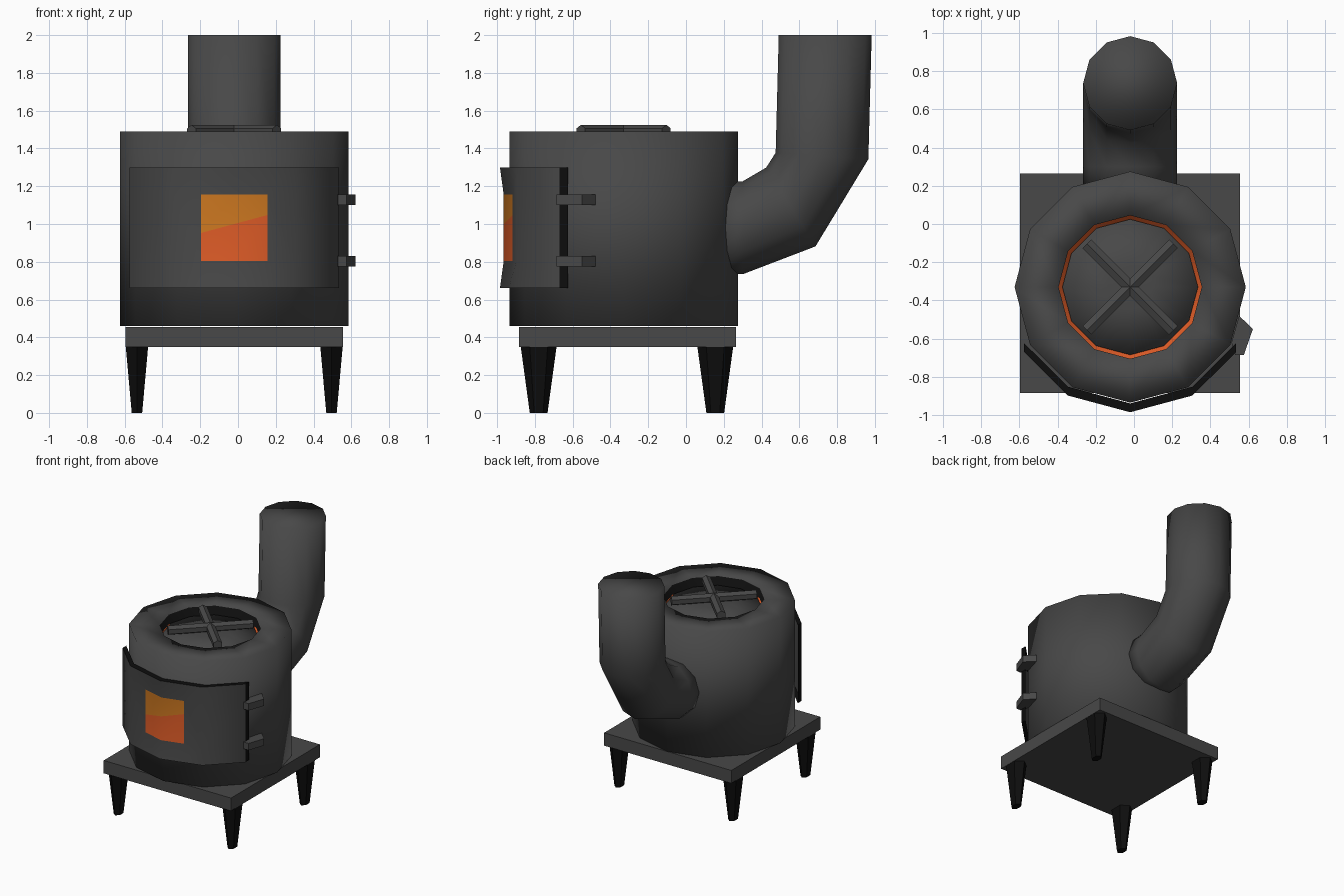
import bpy, bmesh
from math import sin, cos, pi, radians, sqrt
from mathutils import Vector

cube = bpy.data.objects.get("Cube")
if cube:
    bpy.data.objects.remove(cube, do_unlink=True)

CX, CY = -0.02, -0.33      # axis of the stove drum
SIDES = 12


def material(name, rgb):
    m = bpy.data.materials.new(name)
    m.use_nodes = True
    col = (*rgb, 1)
    m.diffuse_color = col
    m.node_tree.nodes["Principled BSDF"].inputs["Base Color"].default_value = col
    return m


IRON = material("cast iron grey", (0.065, 0.065, 0.065))
BLACK = material("soot black", (0.004, 0.004, 0.004))
EMBER = material("ember red orange", (0.72, 0.105, 0.02))
FLAME = material("flame amber", (0.62, 0.19, 0.015))


def finish(name, bm, mats, smooth=False):
    bmesh.ops.recalc_face_normals(bm, faces=bm.faces)
    for f in bm.faces:
        f.smooth = smooth
    me = bpy.data.meshes.new(name)
    bm.to_mesh(me)
    bm.free()
    for m in mats:
        me.materials.append(m)
    ob = bpy.data.objects.new(name, me)
    bpy.context.collection.objects.link(ob)
    return ob


def loft(name, rings, mats, bands=None, smooth=False):
    """Skin a list of point rings, cap both ends; bands give each band's material."""
    bm = bmesh.new()
    rows = [[bm.verts.new(p) for p in ring] for ring in rings]
    n = len(rows[0])
    for k, (a, b) in enumerate(zip(rows, rows[1:])):
        for i in range(n):
            j = (i + 1) % n
            f = bm.faces.new((a[i], a[j], b[j], b[i]))
            f.material_index = bands[k] if bands else 0
    bm.faces.new(rows[0][::-1])
    top = bm.faces.new(rows[-1])
    top.material_index = bands[-1] if bands else 0
    return finish(name, bm, mats, smooth)


def circle(r, z, x=CX, y=CY, n=SIDES, squash=1.0, turn=0.0):
    return [(x + r * squash * cos(2 * pi * i / n + turn),
             y + r * sin(2 * pi * i / n + turn), z) for i in range(n)]


def box_ring(x, y, z, hx, hy):
    return [(x - hx, y - hy, z), (x + hx, y - hy, z),
            (x + hx, y + hy, z), (x - hx, y + hy, z)]


# Drum with a recessed opening: black inner wall, glowing floor
loft("stove_body",
     [circle(0.605, 0.46), circle(0.605, 1.49), circle(0.375, 1.49), circle(0.375, 1.41)],
     [IRON, BLACK, EMBER], bands=[0, 0, 1, 2], smooth=True)

# Slightly domed lid and its crossed bars
loft("lid", [circle(0.355, 1.412), circle(0.355, 1.425), circle(0.12, 1.455)],
     [IRON], smooth=True)
for name, ang in (("lid_bar_a", 45), ("lid_bar_b", 135)):
    d = Vector((cos(radians(ang)), sin(radians(ang)), 0))
    side = Vector((-d.y, d.x, 0))
    rings = []
    for t in (-0.32, 0.32):
        c = Vector((CX, CY, 1.488)) + d * t
        rings.append([c + side * 0.037 * cos(i * pi / 3 + pi / 2)
                      + Vector((0, 0, 0.037 * sin(i * pi / 3 + pi / 2))) for i in range(6)])
    loft(name, rings, [IRON])

# Base plate
loft("base_plate", [box_ring(CX, -0.31, z, 0.576, 0.575) for z in (0.35, 0.455)], [IRON])

# Tapered legs
for sx, xn in ((-1, "right"), (1, "left")):
    for y, yn in ((-0.78, "front"), (0.155, "back")):
        x = CX + sx * 0.515
        loft(f"{yn}_{xn}_leg",
             [circle(0.047, 0, x, y, 6, 0.68, pi / 2), circle(0.095, 0.352, x, y, 6, 0.72, pi / 2)],
             [BLACK])

# Bent flue pipe: centre y, centre z, tilt of the section
path = [(0.19, 0.98, 0), (0.30, 0.98, 0), (0.555, 1.09, 32), (0.72, 1.36, 86), (0.737, 2.0, 90)]
rings = []
for y, z, tilt in path:
    t = radians(tilt)
    up = Vector((0, -sin(t), cos(t)))
    rings.append([Vector((CX, y, z)) + 0.246 * (Vector((cos(a), 0, 0)) + up * sin(a))
                  for a in (2 * pi * i / SIDES for i in range(SIDES))])
loft("flue_pipe", rings, [IRON], smooth=True)


# Curved door following the drum facets, with a sunken window
def facet_y(x, r):
    x = abs(x)
    knee = r / 2
    if x <= knee:
        return -r + x * (1 - sqrt(3) / 2) * 2
    return -r * sqrt(3) / 2 + (x - knee) * 1.0


cols = [-0.555, -0.325, -0.175, 0, 0.175, 0.325, 0.555]
levels = [0.66, 0.805, 1.155, 1.30]
bm = bmesh.new()
grid = []
for j, z in enumerate(levels):
    row = []
    for x in cols:
        sunk = 0.02 if abs(x) < 0.2 and j in (1, 2) else 0
        row.append(bm.verts.new((CX + x, CY + facet_y(x, 0.655) + sunk, z)))
    grid.append(row)
window = []
for j in range(3):
    for i in range(6):
        f = bm.faces.new((grid[j][i], grid[j][i + 1], grid[j + 1][i + 1], grid[j + 1][i]))
        if j == 1 and i in (2, 3):
            window.append(f)
            f.material_index = 2
# Sloping line that parts flame from embers
geom = window + list({e for f in window for e in f.edges}) + list({v for f in window for v in f.verts})
bmesh.ops.bisect_plane(bm, geom=geom, plane_co=(CX, 0, 1.0), plane_no=(-0.27, 0, 1))
for f in bm.faces:
    c = f.calc_center_median()
    if f.material_index == 2 and c.z > 1.0 + 0.27 * (c.x - CX):
        f.material_index = 3
# Black rim running back to the drum
rim = [e for e in bm.edges if e.is_boundary]
ext = bmesh.ops.extrude_edge_only(bm, edges=rim)["geom"]
for v in (g for g in ext if isinstance(g, bmesh.types.BMVert)):
    v.co.y += 0.046
for f in (g for g in ext if isinstance(g, bmesh.types.BMFace)):
    f.material_index = 1
door = finish("door", bm, [IRON, BLACK, EMBER, FLAME], smooth=True)
bpy.ops.object.select_all(action='DESELECT')
door.select_set(True)
bpy.context.view_layer.objects.active = door
bpy.ops.object.shade_smooth_by_angle(angle=radians(50))

# Door hinges on the left side
outline = [(0.51, -0.62), (0.53, -0.685), (0.575, -0.685), (0.622, -0.55), (0.55, -0.48)]
for name, z in (("upper_hinge", 1.128), ("lower_hinge", 0.803)):
    loft(name, [[(x, y, z + dz) for x, y in outline] for dz in (-0.028, 0.028)], [IRON])
